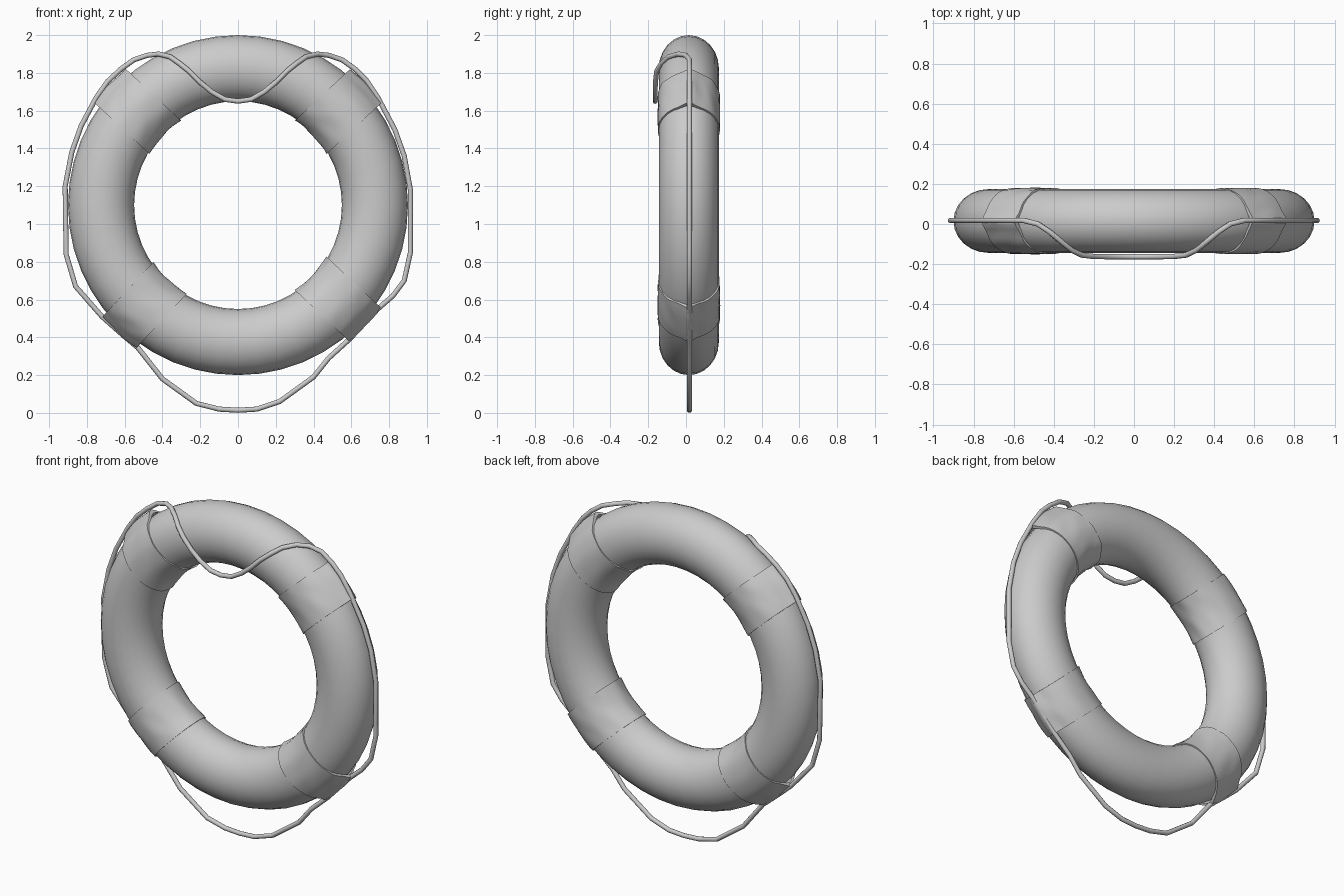
import bpy, bmesh, math
from mathutils import Vector

if "Cube" in bpy.data.objects:
    bpy.data.objects.remove(bpy.data.objects["Cube"])

CY, CZ = 0.015, 1.10            # ring centre
R, RX, RY = 0.725, 0.175, 0.159  # ring radius, tube half sizes


def make_object(name, bm, angle=50):
    bmesh.ops.recalc_face_normals(bm, faces=bm.faces)
    me = bpy.data.meshes.new(name)
    bm.to_mesh(me)
    bm.free()
    ob = bpy.data.objects.new(name, me)
    bpy.context.collection.objects.link(ob)
    bpy.ops.object.select_all(action='DESELECT')
    ob.select_set(True)
    bpy.context.view_layer.objects.active = ob
    bpy.ops.object.shade_smooth_by_angle(angle=math.radians(angle))
    return ob


def skin(bm, rows, closed):
    """Bridge rows of points, each row being a closed loop."""
    loops = [[bm.verts.new(p) for p in row] for row in rows]
    n = len(loops[0])
    for i in range(len(loops) if closed else len(loops) - 1):
        a, b = loops[i], loops[(i + 1) % len(loops)]
        for j in range(n):
            k = (j + 1) % n
            bm.faces.new((a[j], a[k], b[k], b[j]))
    return loops


# Buoy ring
bm = bmesh.new()
rows = []
for i in range(48):
    a = math.tau * i / 48
    row = []
    for j in range(24):
        v = math.tau * j / 24
        rho = R + RX * math.cos(v)
        row.append((rho * math.cos(a), CY + RY * math.sin(v), CZ + rho * math.sin(a)))
    rows.append(row)
skin(bm, rows, True)
make_object("buoy_ring", bm)


# Wrinkled fabric bands, bulging over the rope on the outer rim
def band(name, degrees, seed, bulge):
    a = math.radians(degrees)
    rad = Vector((math.cos(a), 0, math.sin(a)))
    tan = Vector((-math.sin(a), 0, math.cos(a)))
    half, steps, n = 0.122, 10, 48
    rows = []
    for i in range(-1, steps + 2):
        s = min(max(i / steps, 0), 1) * 2 - 1
        t = s * half
        row = []
        for j in range(n):
            v = math.tau * j / n
            wave = math.sin(7 * v + seed + 2 * s) * math.sin(3 * v + 2.3 * seed) * math.cos(2.2 * s + seed)
            off = 0.009 + 0.005 * wave
            d = math.atan2(math.sin(v), math.cos(v))
            rim = bulge * math.exp(-(d / 0.22) ** 2)
            if i < 0 or i > steps:      # hem tucked into the ring
                off, rim = -0.004, rim * 0.6
            rho = R + (RX + off + rim) * math.cos(v)
            p = rad * math.sqrt(rho * rho - t * t) + tan * t
            row.append((p.x, CY + (RY + off * 0.6) * math.sin(v), CZ + p.z))
        rows.append(row)
    bm = bmesh.new()
    skin(bm, rows, False)
    make_object(name, bm)


band("band_upper_right", 43, 0.6, 0.026)
band("band_upper_left", 137, 1.9, 0.026)
band("band_lower_left", 227, 3.1, 0.022)
band("band_lower_right", 316.8, 4.4, 0.022)

# Grab rope: front swag, then sides and hanging loop, clockwise from top centre
swag = [(0, -0.163, 1.65), (0.07, -0.163, 1.66), (0.14, -0.163, 1.70), (0.20, -0.162, 1.75),
        (0.26, -0.155, 1.81), (0.31, -0.13, 1.85), (0.36, -0.09, 1.885), (0.42, -0.04, 1.90),
        (0.48, 0.0, 1.893), (0.55, 0.018, 1.87)]
right = [(0.62, 1.82), (0.68, 1.76), (0.74, 1.67), (0.83, 1.50), (0.88, 1.36), (0.913, 1.18),
         (0.913, 0.85), (0.88, 0.70), (0.82, 0.62), (0.74, 0.55), (0.67, 0.475), (0.59, 0.39),
         (0.48, 0.29), (0.40, 0.19), (0.22, 0.06), (0.10, 0.02), (0, 0.014)]
left = [(-0.10, 0.02), (-0.22, 0.05), (-0.40, 0.18), (-0.53, 0.345), (-0.63, 0.43),
        (-0.72, 0.51), (-0.86, 0.67), (-0.91, 0.84), (-0.915, 1.20), (-0.88, 1.38),
        (-0.83, 1.52), (-0.75, 1.67), (-0.69, 1.755), (-0.62, 1.82)]
path = swag + [(x, 0.018, z) for x, z in right + left]
path += [(-x, y, z) for x, y, z in reversed(swag[1:])]
path = [Vector(p) for p in path]

rows, up = [], Vector((0, 1, 0))
for i, p in enumerate(path):
    d = (path[(i + 1) % len(path)] - path[i - 1]).normalized()
    side = d.cross(up).normalized()
    nor = side.cross(d)
    rows.append([p + 0.0135 * (side * math.cos(math.tau * k / 10) + nor * math.sin(math.tau * k / 10))
                 for k in range(10)])
bm = bmesh.new()
skin(bm, rows, True)
make_object("grab_rope", bm, 60)
